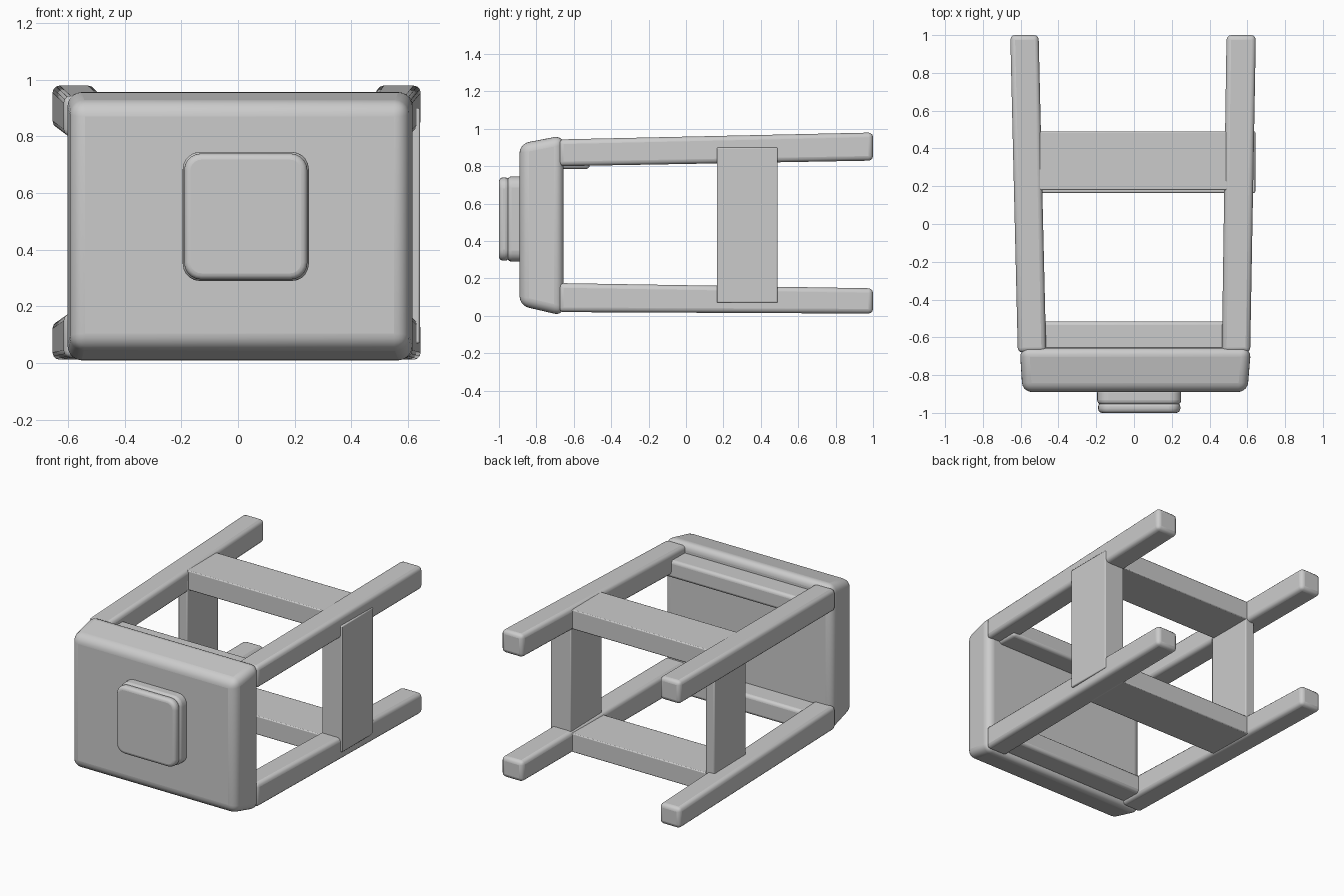
import bpy, math

if "Cube" in bpy.data.objects:
    bpy.data.objects.remove(bpy.data.objects["Cube"])


def taper(name, y0, rect0, y1, rect1, bevel=0.02, segments=3):
    """Box along y; each rect is (x_min, x_max, z_min, z_max)."""
    verts = []
    for y, (a, b, c, d) in ((y0, rect0), (y1, rect1)):
        verts += [(a, y, c), (b, y, c), (b, y, d), (a, y, d)]
    faces = [(0, 1, 2, 3), (7, 6, 5, 4)]
    faces += [(i, i + 4, (i + 1) % 4 + 4, (i + 1) % 4) for i in range(4)]
    mesh = bpy.data.meshes.new(name)
    mesh.from_pydata(verts, [], faces)
    obj = bpy.data.objects.new(name, mesh)
    bpy.context.collection.objects.link(obj)
    if bevel:
        mod = obj.modifiers.new("rounding", "BEVEL")
        mod.width = bevel
        mod.segments = segments
    bpy.ops.object.select_all(action="DESELECT")
    obj.select_set(True)
    bpy.context.view_layer.objects.active = obj
    bpy.ops.object.mode_set(mode="EDIT")
    bpy.ops.mesh.select_all(action="SELECT")
    bpy.ops.mesh.normals_make_consistent(inside=False)
    bpy.ops.object.mode_set(mode="OBJECT")
    bpy.ops.object.shade_smooth_by_angle(angle=math.radians(40))
    return obj


def box(name, x0, x1, y0, y1, z0, z1, bevel=0.006, segments=2):
    rect = (x0, x1, z0, z1)
    return taper(name, y0, rect, y1, rect, bevel, segments)


# Seat slab: narrower front face, flared and rounded edges
taper("seat", -0.89, (-0.59, 0.60, 0.055, 0.92),
      -0.655, (-0.605, 0.62, 0.0, 0.965), 0.05, 5)

# Square cushion on the seat face, in two rolls with a groove between
rolls = [(-1.0, -0.945, 0.0), (-0.955, -0.87, -0.005)]
for i, (y0, y1, grow) in enumerate(rolls):
    cushion = box("cushion_roll_%d" % (i + 1), -0.19 + grow, 0.245 - grow,
                  y0, y1, 0.295 + grow, 0.74 - grow, 0)
    # Round the four outline corners first, then the rims
    corner = cushion.modifiers.new("corners", "BEVEL")
    corner.limit_method = "WEIGHT"
    corner.width = 0.06
    corner.segments = 5
    weights = cushion.data.attributes.new("bevel_weight_edge", "FLOAT", "EDGE")
    for e in cushion.data.edges:
        a, b = (cushion.data.vertices[v].co for v in e.vertices)
        weights.data[e.index].value = 1.0 if abs(a.y - b.y) > 0.01 else 0.0
    rim = cushion.modifiers.new("rim", "BEVEL")
    rim.limit_method = "ANGLE"
    rim.angle_limit = math.radians(50)
    rim.width = 0.022
    rim.segments = 4

# Four splayed legs
x_pairs = {"left": ((-0.615, -0.465), (-0.655, -0.505)),
           "right": ((0.465, 0.615), (0.49, 0.645))}
z_pairs = {"lower": ((0.02, 0.175), (0.012, 0.147)),
           "upper": ((0.80, 0.943), (0.83, 0.98))}
for side, (xa, xb) in x_pairs.items():
    for level, (za, zb) in z_pairs.items():
        taper("%s_%s_leg" % (level, side), -0.68, xa + za, 1.0, xb + zb, 0.025)

# Stretchers joining the legs on all four sides
box("upper_stretcher", -0.54, 0.54, 0.18, 0.49, 0.83, 0.957)
box("lower_stretcher", -0.54, 0.54, 0.165, 0.49, 0.022, 0.145)
box("left_stretcher", -0.55, -0.485, 0.165, 0.49, 0.08, 0.90)
box("right_stretcher", 0.495, 0.642, 0.165, 0.49, 0.07, 0.90)

# Aprons under the seat, between the legs
box("upper_apron", -0.53, 0.53, -0.67, -0.515, 0.785, 0.90, 0.02, 3)
box("lower_apron", -0.53, 0.53, -0.67, -0.515, 0.04, 0.165, 0.02, 3)
